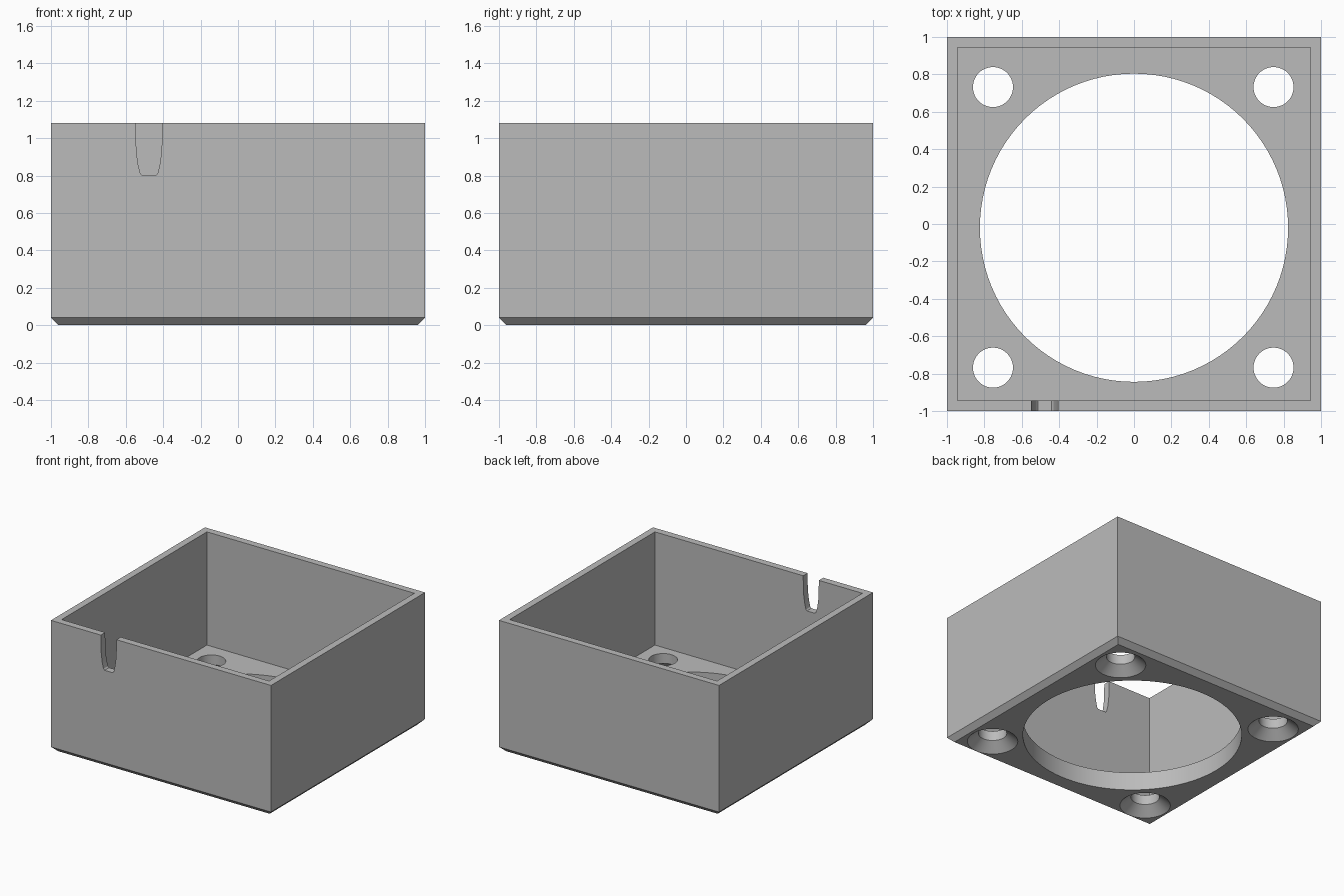
import bpy
import bmesh
from math import cos, sin, tau, radians

if "Cube" in bpy.data.objects:
    bpy.data.objects.remove(bpy.data.objects["Cube"], do_unlink=True)

HEIGHT, FLOOR, CHAMFER = 1.08, 0.15, 0.04
INNER = 0.943

grey = bpy.data.materials.new("mid grey")
grey.use_nodes = True
grey.diffuse_color = (0.5, 0.5, 0.5, 1)
grey.node_tree.nodes["Principled BSDF"].inputs["Base Color"].default_value = (0.5, 0.5, 0.5, 1)


def square(half, z):
    return [(-half, -half, z), (half, -half, z), (half, half, z), (-half, half, z)]


def circle(x, y, radius, z, sides):
    return [(x + radius * cos(tau * i / sides), y + radius * sin(tau * i / sides), z)
            for i in range(sides)]


def loft(name, rings):
    """Closed solid skinned through rings of equal point count."""
    bm = bmesh.new()
    loops = [[bm.verts.new(p) for p in ring] for ring in rings]
    n = len(loops[0])
    for low, high in zip(loops, loops[1:]):
        for i in range(n):
            j = (i + 1) % n
            bm.faces.new((low[i], low[j], high[j], high[i]))
    bm.faces.new(loops[0][::-1])
    bm.faces.new(loops[-1])
    bmesh.ops.recalc_face_normals(bm, faces=bm.faces)
    mesh = bpy.data.meshes.new(name)
    bm.to_mesh(mesh)
    bm.free()
    mesh.materials.append(grey)
    obj = bpy.data.objects.new(name, mesh)
    bpy.context.collection.objects.link(obj)
    return obj


# Square box with a chamfered bottom edge
box = loft("open_box", [square(1 - CHAMFER, 0), square(1, CHAMFER), square(1, HEIGHT)])

# Open cavity and the large round floor opening
cutters = [
    loft("cavity_cutter", [square(INNER, FLOOR), square(INNER, HEIGHT + 0.2)]),
    loft("floor_opening_cutter", [circle(0, -0.02, 0.824, z, 96) for z in (-0.1, FLOOR + 0.1)]),
]

# Countersunk screw holes in the corners
for x in (-0.754, 0.746):
    for y in (-0.768, 0.732):
        profile = [(0.19, -0.05), (0.19, 0), (0.107, 0.07), (0.107, FLOOR + 0.1)]
        cutters.append(loft("screw_hole_cutter", [circle(x, y, r, z, 48) for r, z in profile]))

# Tapered cable notch in the front wall
half_profile = [(0.036, 0.80), (0.046, 0.81), (0.058, 0.86), (0.066, 0.92),
                (0.070, 0.99), (0.072, 1.2)]
outline = half_profile + [(-x, z) for x, z in reversed(half_profile)]
cutters.append(loft("cable_notch_cutter",
                    [[(x - 0.476, y, z) for x, z in outline] for y in (-1.1, -0.85)]))

for cutter in cutters:
    cutter.hide_render = True
    cut = box.modifiers.new(cutter.name, "BOOLEAN")
    cut.operation = "DIFFERENCE"
    cut.solver = "EXACT"
    cut.object = cutter

# Bake the cuts and discard the cutters
bpy.context.view_layer.update()
graph = bpy.context.evaluated_depsgraph_get()
baked = bpy.data.meshes.new_from_object(box.evaluated_get(graph))
box.modifiers.clear()
box.data = baked
baked.materials.clear()
baked.materials.append(grey)
for face in baked.polygons:
    face.material_index = 0
for cutter in cutters:
    bpy.data.objects.remove(cutter, do_unlink=True)

# Smooth round walls, crisp corners
bpy.ops.object.select_all(action="DESELECT")
box.select_set(True)
bpy.context.view_layer.objects.active = box
bpy.ops.object.shade_smooth_by_angle(angle=radians(25))
